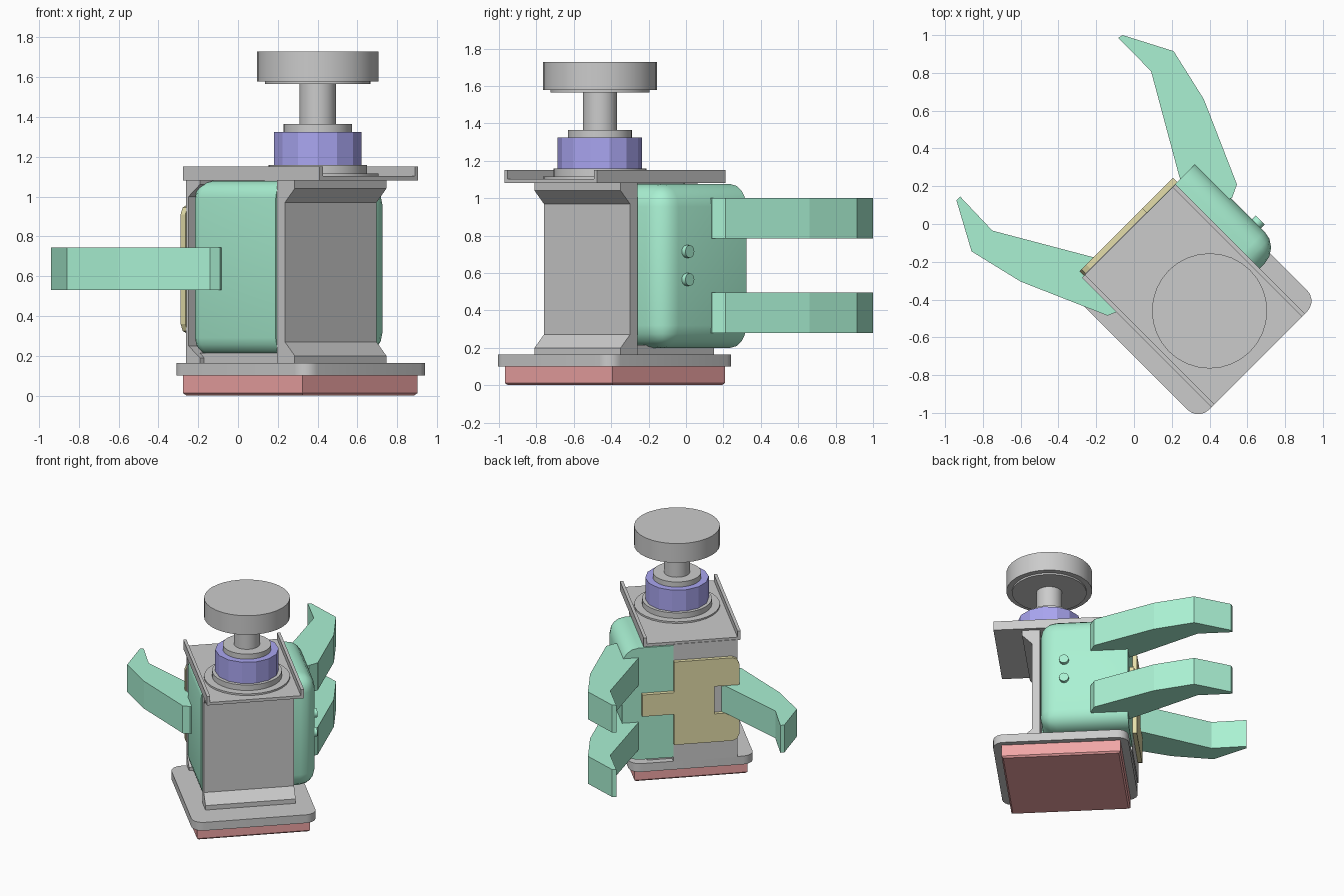
import bpy, bmesh, math
from mathutils import Matrix

if "Cube" in bpy.data.objects:
    bpy.data.objects.remove(bpy.data.objects["Cube"])

TURN = Matrix.Rotation(math.radians(-45), 4, 'Z')  # the body stands diagonally


def material(name, rgb):
    m = bpy.data.materials.new(name)
    m.diffuse_color = (*rgb, 1)
    m.use_nodes = True
    m.node_tree.nodes["Principled BSDF"].inputs["Base Color"].default_value = m.diffuse_color
    return m


GREEN = material("green", (0.40, 0.88, 0.65))
RED = material("red", (0.88, 0.38, 0.38))
PURPLE = material("purple", (0.40, 0.38, 0.88))
YELLOW = material("yellow", (0.78, 0.73, 0.40))


def finish(name, bm, mat=None, turned=True, smooth=False):
    bmesh.ops.recalc_face_normals(bm, faces=bm.faces)
    if turned:
        bm.transform(TURN)
    me = bpy.data.meshes.new(name)
    bm.to_mesh(me)
    bm.free()
    ob = bpy.data.objects.new(name, me)
    bpy.context.collection.objects.link(ob)
    if mat:
        me.materials.append(mat)
    if smooth:
        bpy.ops.object.select_all(action='DESELECT')
        ob.select_set(True)
        bpy.context.view_layer.objects.active = ob
        bpy.ops.object.shade_smooth_by_angle(angle=math.radians(35))
    return ob


def box(name, lo, hi, mat=None, pick=None, radius=0.0, segs=4):
    """Box from corner lo to corner hi; edges whose midpoint passes pick are rounded."""
    bm = bmesh.new()
    bmesh.ops.create_cube(bm, size=1)
    for v in bm.verts:
        v.co = [(a + b) / 2 + c * (b - a) for a, b, c in zip(lo, hi, v.co)]
    if pick:
        edges = [e for e in bm.edges if pick((e.verts[0].co + e.verts[1].co) / 2)]
        bmesh.ops.bevel(bm, geom=edges, offset=radius, segments=segs,
                        profile=0.5, affect='EDGES')
    return finish(name, bm, mat, smooth=bool(pick))


def prism(name, pts, a, b, place, mat=None, turned=True):
    """Extrude a 2D outline from depth a to b; place maps (u, v, depth) to xyz."""
    bm = bmesh.new()
    low = [bm.verts.new(place(u, v, a)) for u, v in pts]
    high = [bm.verts.new(place(u, v, b)) for u, v in pts]
    bm.faces.new(low)
    bm.faces.new(high)
    for i in range(len(pts)):
        j = (i + 1) % len(pts)
        bm.faces.new((low[i], low[j], high[j], high[i]))
    return finish(name, bm, mat, turned)


def disc(name, r, z0, z1, mat=None, sides=32):
    bm = bmesh.new()
    bmesh.ops.create_cone(bm, cap_ends=True, segments=sides, radius1=r, radius2=r, depth=z1 - z0,
                          matrix=Matrix.Translation((0.40, -0.46, (z0 + z1) / 2)))
    return finish(name, bm, mat, turned=False, smooth=sides > 20)


# Foot pad and rounded base plate
box("foot_pad", (0.066, -0.456, 0), (0.914, 0.36, 0.10), RED,
    lambda m: m.z < 0.01, 0.012, 1)
box("base_plate", (0.01, -0.495, 0.10), (0.976, 0.40, 0.165), None,
    lambda m: abs(m.z - 0.1325) < 0.01, 0.08, 5)
box("base_riser", (0.06, -0.34, 0.16), (0.66, 0.27, 0.215))

# Frame walls, flared where they meet the base and top plate
side = lambda u, v, d: (u, d, v)
prism("front_wall", [(0.647, 0.165), (0.774, 0.165), (0.774, 0.20), (0.704, 0.27),
                     (0.704, 0.97), (0.774, 1.04), (0.774, 1.085), (0.647, 1.085)],
      -0.371, 0.28, side)
prism("back_wall", [(0.002, 0.165), (0.10, 0.165), (0.10, 0.19), (0.02, 0.25),
                    (0.02, 1.00), (0.10, 1.06), (0.10, 1.085), (0.002, 1.085)],
      -0.371, 0.09, side)

# Top plate with two upstanding rails
box("top_plate", (0.007, -0.396, 1.08), (0.976, 0.304, 1.102))
for i, p in enumerate((-0.396, 0.281)):
    box(f"top_rail_{i + 1}", (0.007, p, 1.08), (0.976, p + 0.023, 1.15))

# Two rounded body halves
box("body_left", (0.022, -0.38, 0.20), (0.647, 0.10, 1.078), GREEN,
    lambda m: m.x < 0.64 and m.y < 0.09, 0.09)
box("body_right", (0.004, 0.085, 0.20), (0.637, 0.46, 1.075), GREEN,
    lambda m: m.x > 0.01 and m.y > 0.09, 0.12)

# Buttons on the right body half
for i, z in enumerate((0.565, 0.715)):
    bm = bmesh.new()
    bmesh.ops.create_cone(bm, cap_ends=True, segments=12, radius1=0.034, radius2=0.034, depth=0.06,
                          matrix=Matrix.Translation((0.458, 0.457, z)) @ Matrix.Rotation(math.pi / 2, 4, 'X'))
    finish(f"button_{i + 1}", bm, GREEN, smooth=True)

# Latch plate with a notch and a tab
prism("latch_plate", [(0.09, 0.31), (0.09, 0.55), (0.32, 0.55), (0.32, 0.72), (0.09, 0.72),
                      (0.09, 0.96), (-0.33, 0.96), (-0.365, 0.945), (-0.38, 0.91),
                      (-0.38, 0.745), (-0.20, 0.745), (-0.20, 0.53), (-0.38, 0.53),
                      (-0.38, 0.36), (-0.365, 0.325), (-0.33, 0.31)],
      -0.028, 0.006, lambda u, v, d: (d, u, v), YELLOW)

# Curved arms
flat = lambda u, v, d: (u, v, d)
left_arm = [(-0.92, 0.145), (-0.94, 0.125), (-0.86, -0.145), (-0.60, -0.305), (-0.14, -0.485),
            (-0.09, -0.465), (-0.02, -0.35), (-0.10, -0.20), (-0.20, -0.18), (-0.75, -0.035)]
right_arm = [(-0.06, 1.0), (-0.085, 0.985), (0.09, 0.81), (0.24, 0.25), (0.28, 0.16),
             (0.42, 0.08), (0.52, 0.14), (0.545, 0.21), (0.37, 0.66), (0.21, 0.915)]
prism("left_arm", left_arm, 0.53, 0.745, flat, GREEN, False)
for n, z in (("lower", 0.28), ("upper", 0.785)):
    prism(f"right_arm_{n}", right_arm, z, z + 0.215, flat, GREEN, False)

# Stacked collar, stem and knob
disc("outer_ring", 0.305, 1.10, 1.115)
disc("inner_ring", 0.248, 1.11, 1.158)
disc("collar", 0.226, 1.155, 1.325, PURPLE, 14)
disc("collar_cap", 0.172, 1.32, 1.365)
disc("stem", 0.092, 1.36, 1.57)
disc("knob_rim", 0.265, 1.565, 1.585)
disc("knob", 0.305, 1.578, 1.728)
